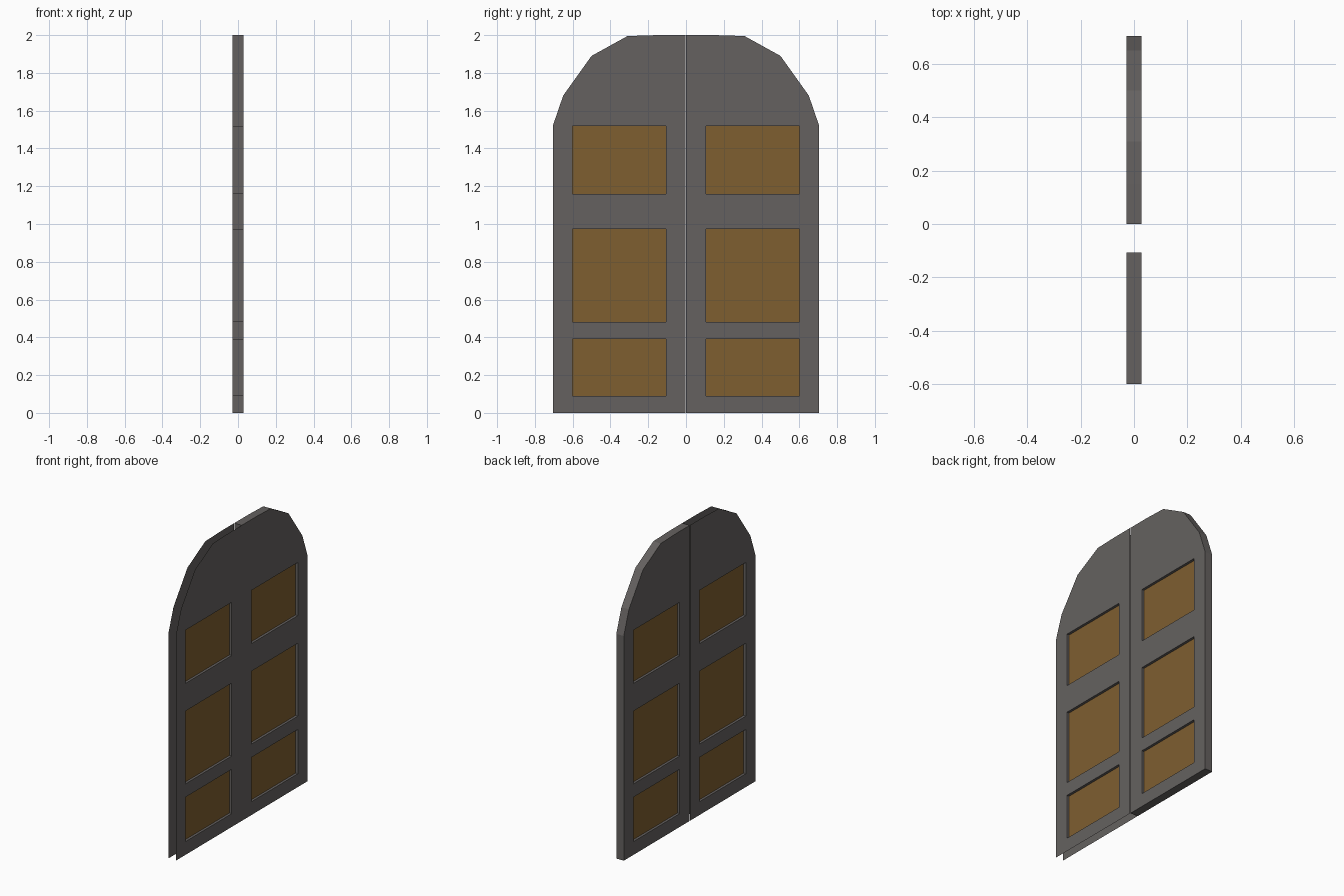
import bpy, bmesh

if "Cube" in bpy.data.objects:
    bpy.data.objects.remove(bpy.data.objects["Cube"])

HALF = 0.028      # half thickness of the door leaf
INSET = 0.011     # half thickness of the panels
GAP = 0.003       # seam beside the open-edged leaf


def material(name, rgb):
    m = bpy.data.materials.new(name)
    m.diffuse_color = (*rgb, 1)
    m.use_nodes = True
    m.node_tree.nodes["Principled BSDF"].inputs["Base Color"].default_value = m.diffuse_color
    return m


GREY = material("warm grey", (0.130, 0.121, 0.117))
BROWN = material("golden brown", (0.212, 0.113, 0.030))

# Outline of one leaf (y, z), counter-clockwise seen from +x
ARCH = [(0.705, 0), (0.705, 1.52), (0.65, 1.68), (0.50, 1.89),
        (0.31, 1.995), (0.15, 2.0)]
PANEL_Y = (0.107, 0.60)
PANEL_ROWS = [(0.09, 0.39), (0.48, 0.973), (1.16, 1.52)]


def rect(y0, y1, z0, z1):
    return [(y0, z0), (y1, z0), (y1, z1), (y0, z1)]


def finish(bm, name, mat):
    me = bpy.data.meshes.new(name)
    bm.to_mesh(me)
    bm.free()
    me.materials.append(mat)
    ob = bpy.data.objects.new(name, me)
    bpy.context.collection.objects.link(ob)
    return ob


def ring(bm, loop, x):
    return [bm.verts.new((x, y, z)) for y, z in loop]


def walls(bm, back, front):
    n = len(back)
    for i in range(n):
        j = (i + 1) % n
        bm.faces.new((back[i], back[j], front[j], front[i]))


def leaf(name, side, rim):
    inner = 0 if rim else GAP

    def place(loop):
        return loop if side > 0 else [(-y, z) for y, z in reversed(loop)]

    outline = place([(inner, 0)] + ARCH + [(inner, 2.0)])
    holes = [place(rect(*PANEL_Y, *row)) for row in PANEL_ROWS]
    bm = bmesh.new()
    rings = {}
    # Front and back sheets with panel openings
    for x in (-HALF, HALF):
        rings[x] = [ring(bm, loop, x) for loop in [outline] + holes]
        edges = [bm.edges.new((r[i - 1], r[i])) for r in rings[x] for i in range(len(r))]
        res = bmesh.ops.triangle_fill(bm, use_beauty=True, use_dissolve=False, edges=edges)
        for f in res["geom"]:
            if isinstance(f, bmesh.types.BMFace):
                f.normal_update()
                if f.normal.x * x < 0:
                    f.normal_flip()
    # Reveals around the openings, and the outer rim on the closed leaf
    for k in range(len(holes) + 1):
        b, f = rings[-HALF][k], rings[HALF][k]
        if k:
            walls(bm, b[::-1], f[::-1])
        elif rim:
            walls(bm, b, f)
    finish(bm, name, GREY)

    # Recessed panels
    for i, hole in enumerate(holes):
        bm = bmesh.new()
        b, f = ring(bm, hole, -INSET), ring(bm, hole, INSET)
        walls(bm, b, f)
        bm.faces.new(f)
        bm.faces.new(b[::-1])
        finish(bm, f"{name}_panel_{i + 1}", BROWN)


leaf("closed_edge_door_leaf", 1, True)
leaf("open_edge_door_leaf", -1, False)
